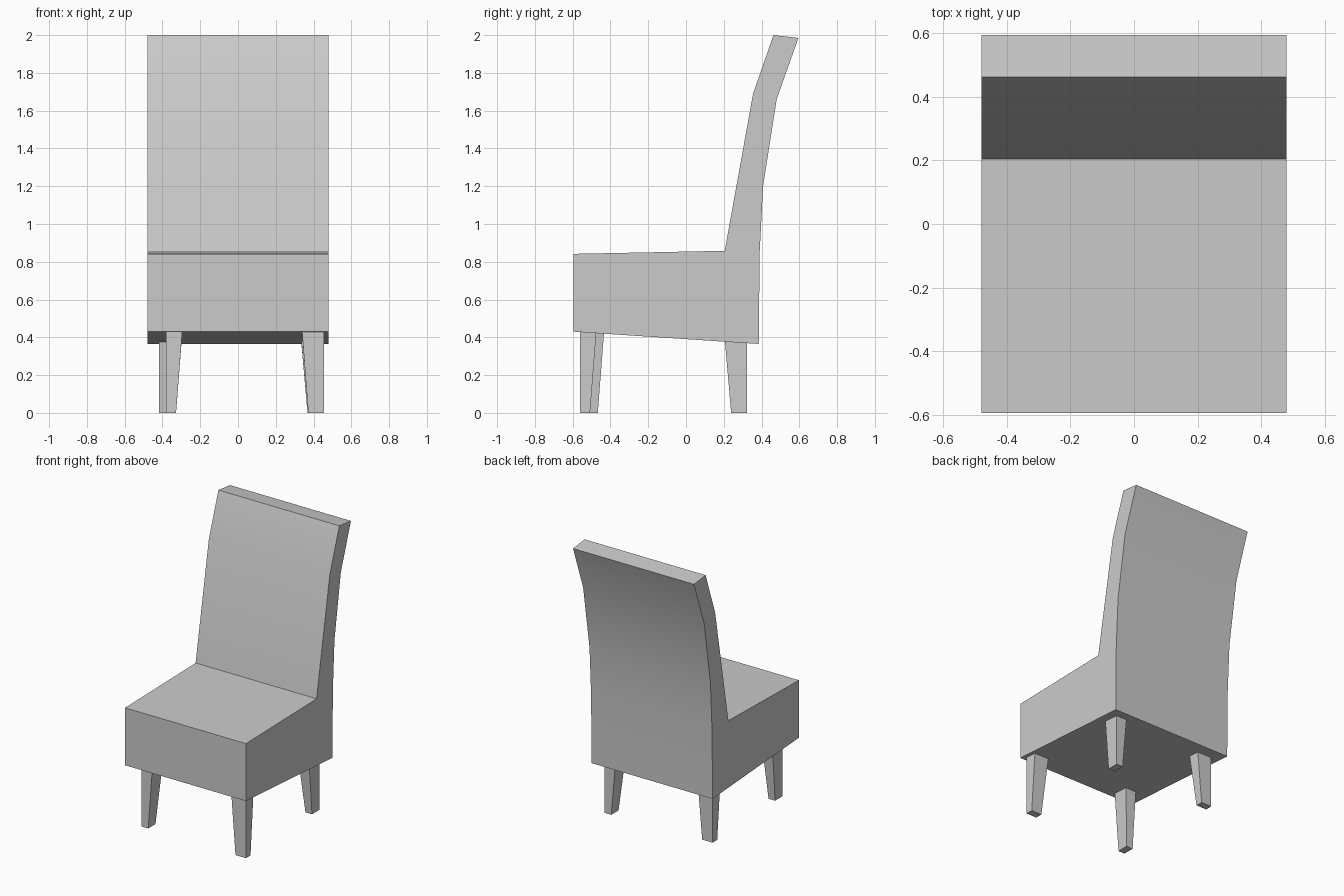
import bpy
import bmesh

cube = bpy.data.objects.get("Cube")
if cube:
    bpy.data.objects.remove(cube, do_unlink=True)

# Single flat upholstery colour
grey = bpy.data.materials.new("light_grey")
grey.use_nodes = True
grey.diffuse_color = (0.6, 0.6, 0.6, 1)
grey.node_tree.nodes["Principled BSDF"].inputs["Base Color"].default_value = (0.6, 0.6, 0.6, 1)


def finish(name, bm):
    bmesh.ops.recalc_face_normals(bm, faces=bm.faces)
    mesh = bpy.data.meshes.new(name)
    bm.to_mesh(mesh)
    bm.free()
    mesh.materials.append(grey)
    obj = bpy.data.objects.new(name, mesh)
    bpy.context.collection.objects.link(obj)
    return obj


# Seat and backrest: one side profile (y, z) extruded across the width
HALF_WIDTH = 0.48
profile = [(-0.595, 0.43), (-0.595, 0.842), (0.205, 0.858), (0.355, 1.69),
           (0.463, 2.0), (0.595, 1.985), (0.48, 1.66), (0.408, 1.2),
           (0.39, 0.85), (0.385, 0.365)]
bm = bmesh.new()
side = bm.faces.new([bm.verts.new((-HALF_WIDTH, y, z)) for y, z in profile])
moved = bmesh.ops.extrude_face_region(bm, geom=[side], use_keep_orig=True)["geom"]
bmesh.ops.translate(bm, vec=(2 * HALF_WIDTH, 0, 0),
                    verts=[v for v in moved if isinstance(v, bmesh.types.BMVert)])
body = finish("seat_and_backrest", bm)
bpy.ops.object.select_all(action='DESELECT')
body.select_set(True)
bpy.context.view_layer.objects.active = body
bpy.ops.object.shade_smooth_by_angle(angle=0.52)


def underside(y):
    """Height of the sloping seat bottom."""
    return 0.43 - 0.0663 * (y + 0.595)


def leg(name, x, y, width, depth):
    """Leg with straight outer faces at x, y, flaring inward to the top."""
    sx, sy = (-1 if x > 0 else 1), (-1 if y > 0 else 1)
    bm = bmesh.new()
    rings = []
    for top in (False, True):
        flare = 0.033 if top else 0
        ring = []
        for a, b in ((0, 0), (1, 0), (1, 1), (0, 1)):
            py = y + sy * b * (depth + flare)
            pz = underside(py) + 0.005 if top else 0
            ring.append(bm.verts.new((x + sx * a * (width + flare), py, pz)))
        rings.append(ring)
        bm.faces.new(ring)
    low, high = rings
    for i in range(4):
        j = (i + 1) % 4
        bm.faces.new((low[i], low[j], high[j], high[i]))
    finish(name, bm)


# Oblong legs, each turned a quarter from its neighbour
WIDE, NARROW = 0.083, 0.052
leg("front_left_leg", 0.455, -0.56, WIDE, NARROW)
leg("front_right_leg", -0.38, -0.55, NARROW, WIDE)
leg("back_left_leg", 0.42, 0.322, NARROW, WIDE)
leg("back_right_leg", -0.418, 0.295, WIDE, NARROW)
